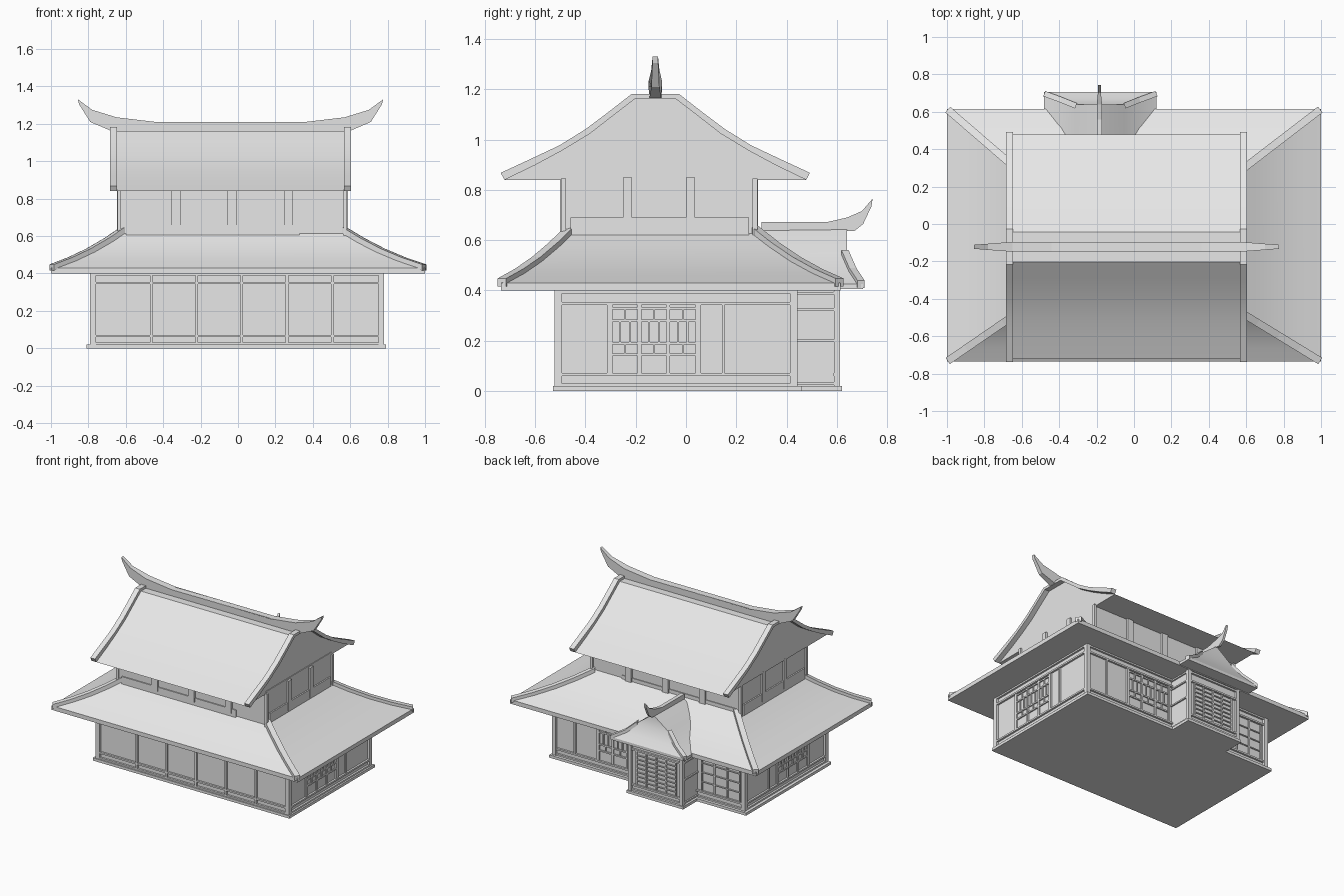
import bpy, bmesh
from mathutils import Vector

if "Cube" in bpy.data.objects:
    bpy.data.objects.remove(bpy.data.objects["Cube"])

grey = bpy.data.materials.new("plain_grey")
grey.use_nodes = True
grey.diffuse_color = (0.8, 0.8, 0.8, 1)
grey.node_tree.nodes["Principled BSDF"].inputs["Base Color"].default_value = grey.diffuse_color


def finish(name, bm, smooth=False):
    bmesh.ops.recalc_face_normals(bm, faces=bm.faces)
    mesh = bpy.data.meshes.new(name)
    bm.to_mesh(mesh)
    bm.free()
    mesh.materials.append(grey)
    ob = bpy.data.objects.new(name, mesh)
    bpy.context.collection.objects.link(ob)
    if smooth:
        bpy.ops.object.select_all(action='DESELECT')
        ob.select_set(True)
        bpy.context.view_layer.objects.active = ob
        bpy.ops.object.shade_smooth_by_angle(angle=0.5)
    return ob


def add_loft(bm, rings):
    """Skin a list of equal-length closed rings and cap both ends."""
    loops = [[bm.verts.new(p) for p in r] for r in rings]
    n = len(loops[0])
    for a, b in zip(loops, loops[1:]):
        for i in range(n):
            j = (i + 1) % n
            bm.faces.new((a[i], a[j], b[j], b[i]))
    bm.faces.new(loops[0])
    bm.faces.new(loops[-1])


def rect(x0, x1, y0, y1, z):
    return [(x0, y0, z), (x1, y0, z), (x1, y1, z), (x0, y1, z)]


def boxes(name, items):
    bm = bmesh.new()
    for x0, x1, y0, y1, z0, z1 in items:
        add_loft(bm, [rect(x0, x1, y0, y1, z0), rect(x0, x1, y0, y1, z1)])
    return finish(name, bm)


def hip_bars(name, paths, width, height):
    """Square bars running along the roof hips."""
    bm = bmesh.new()
    for path in paths:
        pts = [Vector(p) for p in path]
        run = pts[-1] - pts[0]
        side = Vector((-run.y, run.x, 0)).normalized() * width / 2
        up, low = Vector((0, 0, height)), Vector((0, 0, -0.015))
        add_loft(bm, [[p + side + low, p - side + low, p - side + up, p + side + up] for p in pts])
    return finish(name, bm)


# Wall planes: axis of the normal, position, outward sign
WALLS = {"front": ("y", -0.507, -1), "back": ("y", 0.425, 1), "right": ("x", 0.764, 1),
         "left": ("x", -0.774, -1), "porch": ("y", 0.597, 1),
         "porch_right": ("x", 0.03, 1), "porch_left": ("x", -0.39, -1)}


def on_wall(wall, u0, u1, z0, z1, depth=0.014):
    axis, plane, sign = WALLS[wall]
    a, b = sorted((plane - 0.01 * sign, plane + depth * sign))
    return (a, b, u0, u1, z0, z1) if axis == "x" else (u0, u1, a, b, z0, z1)


def rails(wall, u0, u1, heights, t=0.012, depth=0.014):
    return [on_wall(wall, u0, u1, z - t / 2, z + t / 2, depth) for z in heights]


def stiles(wall, us, z0, z1, t=0.014, depth=0.014):
    return [on_wall(wall, u - t / 2, u + t / 2, z0, z1, depth) for u in us]


def divide(a, b, n):
    return [a + (b - a) * i / n for i in range(n + 1)]


def lattice_window(wall, u0, u1, leaves=3):
    """Leaves with paired cells above and below a row of three."""
    edges = divide(u0, u1, leaves)
    out = rails(wall, u0, u1, (0.145, 0.19, 0.28, 0.33), 0.01, 0.009)
    out += stiles(wall, edges, 0.07, 0.345, 0.014, 0.01)
    for a, b in zip(edges, edges[1:]):
        out += stiles(wall, divide(a, b, 3)[1:-1], 0.19, 0.28, 0.008, 0.008)
        for z in (0.145, 0.28):
            out += stiles(wall, [(a + b) / 2], z, z + 0.05, 0.008, 0.008)
    return out


def grid_window(wall, u0, u1, z0, z1, cols, rows):
    return (rails(wall, u0, u1, divide(z0, z1, rows), 0.007, 0.008)
            + stiles(wall, divide(u0, u1, cols), z0, z1, 0.01, 0.009))


# Base slabs and wall cores
boxes("base", [(-0.81, 0.79, -0.53, 0.46, 0, 0.02), (-0.41, 0.05, 0.4, 0.62, 0, 0.02)])
boxes("lower_walls", [(-0.774, 0.764, -0.507, 0.425, 0.01, 0.41)])
boxes("porch_walls", [(-0.39, 0.03, 0.4, 0.597, 0.01, 0.415)])

# Timber frame around the ground floor
RAIL = (0.025, 0.066, 0.349, 0.395)
frame = rails("front", -0.785, 0.775, RAIL) + stiles("front", (-0.463, -0.22, 0.02, 0.262, 0.505), 0.02, 0.4)
for wall in ("right", "left"):
    frame += rails(wall, -0.52, 0.44, RAIL) + stiles(wall, (-0.31, 0.055, 0.148), 0.06, 0.35, 0.01, 0.01)
frame += rails("back", -0.785, 0.775, RAIL) + stiles("back", (0.42, 0.6), 0.06, 0.35, 0.012)
frame += [(x, x + 0.03, y, y + 0.03, 0.02, 0.41) for x in (-0.79, 0.75) for y in (-0.524, 0.414)]
boxes("wall_frame", frame)

boxes("windows", lattice_window("right", -0.3, 0.045) + lattice_window("left", -0.3, 0.045)
      + lattice_window("back", 0.06, 0.41) + grid_window("back", -0.74, -0.43, 0.07, 0.345, 3, 4))

# Porch frame and sliding lattice doors
porch = rails("porch", -0.4, 0.04, (0.03, 0.066, 0.325, 0.39))
for wall in ("porch_right", "porch_left"):
    porch += rails(wall, 0.42, 0.61, (0.03, 0.2, 0.325, 0.39), 0.01, 0.01)
porch += [(x, x + 0.025, 0.588, 0.613, 0.02, 0.41) for x in (-0.402, 0.017)]
boxes("porch_frame", porch)
boxes("porch_doors", grid_window("porch", -0.34, -0.02, 0.07, 0.32, 4, 8))

# Lower skirt roof, gently concave
STEPS = ((0, 0.43), (0.25, 0.468), (0.5, 0.515), (0.75, 0.573), (1, 0.64))
OUT, TOP = (-1, 1, -0.735, 0.615), (-0.6, 0.55, -0.46, 0.27)


def mix(t):
    return [a + (b - a) * t for a, b in zip(OUT, TOP)]


bm = bmesh.new()
add_loft(bm, [rect(*OUT, 0.4)] + [rect(*mix(t), z) for t, z in STEPS])
finish("lower_roof", bm, True)
hip_bars("lower_roof_hips",
         [[(mix(t * 0.99 + 0.01)[i], mix(t * 0.99 + 0.01)[j], z) for t, z in STEPS]
          for i in (0, 1) for j in (2, 3)], 0.04, 0.018)

# Upper storey with posts and a low kerb
boxes("upper_walls", [(-0.635, 0.572, -0.487, 0.272, 0.55, 0.86)])
posts = [(x, x + 0.05, y, y + 0.03, 0.63, 0.845) for x in (-0.355, -0.055, 0.245) for y in (-0.502, 0.257)]
posts += [(x, x + 0.03, y, y + 0.036, 0.63, 0.85) for x in (-0.648, 0.557) for y in (-0.25, 0.0)]
posts += [(x, x + 0.02, y, y + 0.02, 0.6, 0.845) for x in (-0.645, 0.563) for y in (-0.498, 0.264)]
boxes("upper_posts", posts)
boxes("upper_kerb", [(-0.645, 0.582, -0.46, 0.25, 0.6, 0.69), (-0.6, 0.33, -0.495, 0.278, 0.6, 0.66)])

# Upper gable roof with raised verge strips
MID_Y = -0.122
INNER = ((0.6, 0.84), (0.48, 0.898), (0.372, 0.956), (0.26, 1.024), (0.165, 1.098), (0.08, 1.163))
OUTER = ((0.615, 0.868), (0.49, 0.926), (0.38, 0.978), (0.277, 1.042), (0.18, 1.115), (0.094, 1.182))


def both_sides(half):
    return [(MID_Y - d, z) for d, z in half] + [(MID_Y + d, z) for d, z in reversed(half)]


def extrude_x(bm, profile, x0, x1):
    add_loft(bm, [[(x, y, z) for y, z in profile] for x in (x0, x1)])


bm = bmesh.new()
extrude_x(bm, both_sides(INNER), -0.647, 0.567)
finish("upper_roof", bm, True)
bm = bmesh.new()
for x0 in (-0.685, 0.567):
    extrude_x(bm, both_sides(OUTER) + both_sides(INNER)[::-1], x0, x0 + 0.038)
finish("verge_strips", bm, True)

# Main ridge beam, upswept and narrowing at both ends
RIDGE_TOP = ((0.4, 1.21), (0.61, 1.235), (0.74, 1.275), (0.815, 1.33))
RIDGE_LOW = ((0.81, 1.305), (0.75, 1.21), (0.64, 1.163))
half = RIDGE_TOP + RIDGE_LOW
outline = [(-0.04 + d, z) for d, z in half] + [(-0.04 - d, z) for d, z in reversed(half)]
bm = bmesh.new()
add_loft(bm, [[(x, MID_Y + s * (0.027 if abs(x + 0.04) < 0.6 else 0.027 - 0.075 * (abs(x + 0.04) - 0.6)), z)
               for x, z in outline] for s in (-1, 1)])
finish("main_ridge", bm)

# Porch roof: small gable above a hipped skirt
CX = -0.18
bm = bmesh.new()
HALF = ((0.3, 0.405), (0.3, 0.425), (0.21, 0.475), (0.13, 0.548))
section = [(CX - d, z) for d, z in HALF] + [(CX, 0.645)] + [(CX + d, z) for d, z in reversed(HALF)]
reach = {0.405: 0.705, 0.425: 0.705, 0.475: 0.672, 0.548: 0.64, 0.645: 0.64}
back = [bm.verts.new((x, 0.3, z)) for x, z in section]
tip = [bm.verts.new((x, reach[z], z)) for x, z in section]
for i in range(9):
    j = (i + 1) % 9
    bm.faces.new((back[i], back[j], tip[j], tip[i]))
for i in range(3):
    bm.faces.new((tip[i], tip[i + 1], tip[7 - i], tip[8 - i]))
bm.faces.new(tip[3:6])
bm.faces.new(back)
finish("porch_roof", bm, True)
hip_bars("porch_roof_hips", [[(CX + s * d, reach[z] - 0.008, z) for d, z in HALF[1:]] for s in (-1, 1)], 0.03, 0.014)

# Porch ridge with a raised horn
PORCH_RIDGE = ((0.3, 0.635), (0.3, 0.672), (0.56, 0.672), (0.64, 0.69), (0.7, 0.716),
               (0.742, 0.765), (0.738, 0.735), (0.705, 0.665), (0.67, 0.637))
bm = bmesh.new()
add_loft(bm, [[(CX - 0.005 + s * (0.014 if y < 0.66 else 0.008), y, z) for y, z in PORCH_RIDGE] for s in (-1, 1)])
finish("porch_ridge", bm)
